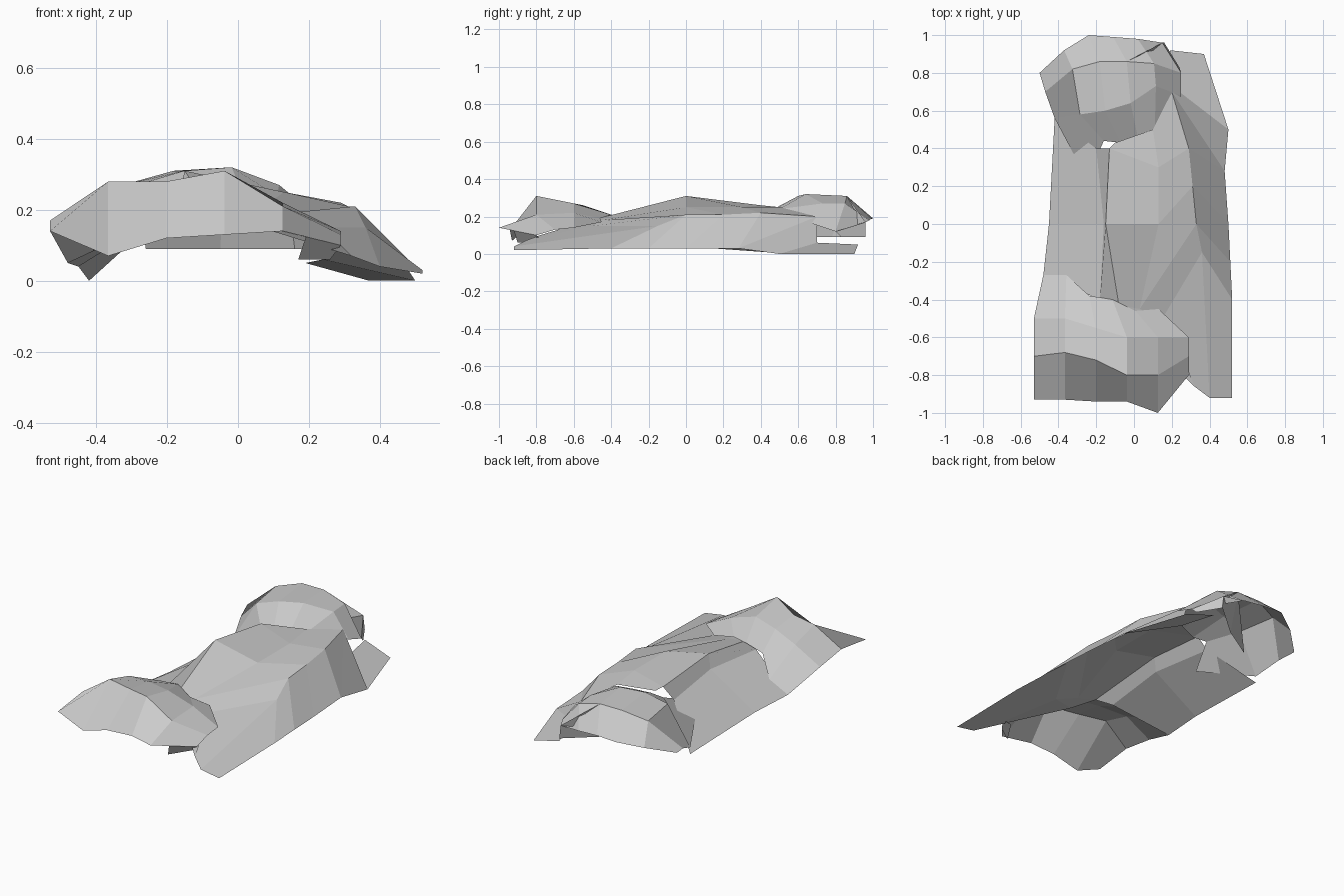
import bpy
import bmesh
from mathutils import Vector

default_cube = bpy.data.objects.get("Cube")
if default_cube:
    bpy.data.objects.remove(default_cube, do_unlink=True)


def flat_colour(name, colour):
    material = bpy.data.materials.new(name)
    material.use_nodes = True
    material.diffuse_color = colour
    material.node_tree.nodes["Principled BSDF"].inputs["Base Color"].default_value = colour
    return material


grey = flat_colour("plain grey", (.6, .6, .6, 1))


def evenly_spaced(left, right, depths, heights):
    """Cross-section with even steps in x from left to right."""
    step = (right - left) / (len(depths) - 1)
    return [Vector((left + step * index, depth, height))
            for index, (depth, height) in enumerate(zip(depths, heights))]


def draped_sheet(name, *rows):
    """Loft neighbouring rows of points into one flat-shaded sheet facing up."""
    bm = bmesh.new()
    grid = [[bm.verts.new(point) for point in row] for row in rows]
    for lower, upper in zip(grid, grid[1:]):
        for a, b, c, d in zip(lower, lower[1:], upper[1:], upper):
            bm.faces.new((a, b, c, d))
    bmesh.ops.remove_doubles(bm, verts=bm.verts, dist=.001)
    bmesh.ops.recalc_face_normals(bm, faces=bm.faces)
    if sum(face.normal.z * face.calc_area() for face in bm.faces) < 0:
        bmesh.ops.reverse_faces(bm, faces=bm.faces)
    mesh = bpy.data.meshes.new(name)
    bm.to_mesh(mesh)
    bm.free()
    mesh.materials.append(grey)
    sheet = bpy.data.objects.new(name, mesh)
    bpy.context.collection.objects.link(sheet)


# Front mound: rim, ridge, shoulder and trailing edge
front_rim = evenly_spaced(-.53, .29, (-.93, -.93, -.94, -.94, -1, -.8),
                          (.14, .07, .12, .13, .14, .1))
front_ridge = evenly_spaced(-.53, .29, (-.7, -.68, -.72, -.8, -.8, -.7),
                            (.17, .28, .28, .31, .21, .13))
front_shoulder = evenly_spaced(-.53, .29, (-.5, -.5, -.55, -.6, -.6, -.6),
                               (.14, .23, .26, .27, .22, .14))
front_trail = evenly_spaced(-.48, .13, (-.27, -.27, -.38, -.4, -.46, -.45),
                            (.05, .11, .19, .21, .19, .17))
draped_sheet("front_mound", front_rim, front_ridge, front_shoulder, front_trail)

# Small edge hanging from the corner of the front mound
draped_sheet("front_tuck",
             [front_rim[-2].lerp(front_rim[-1], .4), front_rim[-1]],
             [(.17, -.9, .06), (.26, -.76, .06)])

# Rear mound: back rim, crown, front lip and the wall below the lip
rear_rim = evenly_spaced(-.5, .15, (.8, .92, 1, .99, .98, .96),
                         (.12, .16, .19, .19, .18, .17))
rear_crown = evenly_spaced(-.47, .25, (.7, .82, .86, .86, .85, .8),
                           (.1, .27, .31, .31, .27, .12))
rear_lip = evenly_spaced(-.42, .25, (.56, .58, .6, .64, .73, .68),
                         (.04, .27, .31, .32, .27, .16))
rear_wall = evenly_spaced(-.25, .2, (.24, .44, .43, .46, .5, .7),
                          (.15, .22, .22, .23, .24, .2))
draped_sheet("rear_mound", rear_rim, rear_crown, rear_lip, rear_wall)

# Fold hanging inside the rear mound
draped_sheet("rear_tuck",
             [rear_crown[-1], rear_rim[-1], rear_crown[3], rear_lip[1]],
             [(.24, .83, .09), (.16, .96, .09), (-.05, .78, .09), (-.26, .65, .09)])

# Central sheet: lengthwise lines from front to back
crest = [(.29, -.78, .1), (0, -.55, .17), (-.08, -.43, .2),
         (-.15, 0, .31), (-.13, .4, .26), (-.1, .43, .24)]
slope = [(.32, -.86, .07), (.15, -.5, .15), (.03, -.45, .18),
         (.13, 0, .25), (.13, .3, .25), (.1, .5, .25)]
crease = [(.4, -.92, .04), (.36, -.15, .15), (.33, 0, .21),
          (.31, .2, .21), (.29, .4, .22), (.2, .7, .2)]
hem = [(.52, -.92, .02), (.52, -.4, .03), (.51, -.2, .03),
       (.5, 0, .03), (.48, .28, .03), (.48, .28, .03)]
draped_sheet("main_sheet", crest, slope, crease, hem)

# Side sheet falling away to -x, and the fold that joins it to the crest
side_hem = [(-.48, -.27, .05), (-.45, 0, .04), (-.42, .56, 0)]
side_top = [(-.18, -.4, .19), (-.16, 0, .22), (-.2, .4, .2)]
draped_sheet("side_sheet", side_hem, side_top)
draped_sheet("crest_fold", side_top, crest[2:5])

# Low flap spreading behind the central sheet
draped_sheet("rear_flap",
             [crease[-1], (.24, .7, .06), (.19, .92, .05)],
             [hem[-1], (.5, .5, 0), (.37, .9, 0)])
